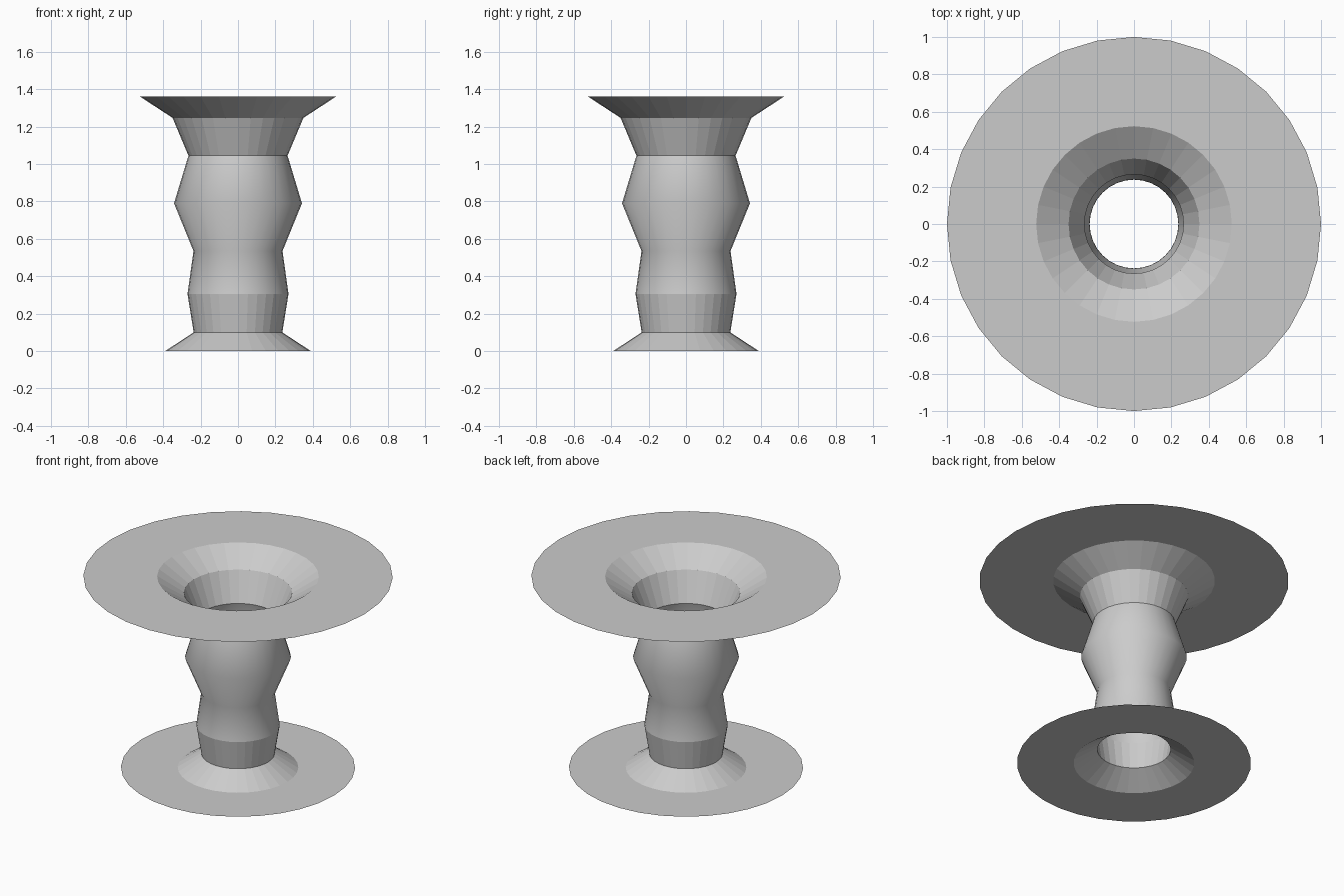
import bpy, bmesh, math

if "Cube" in bpy.data.objects:
    bpy.data.objects.remove(bpy.data.objects["Cube"])

SIDES = 32


def lathe(name, profile, smooth=False):
    """Revolve an open (radius, height) profile around z into a thin shell."""
    bm = bmesh.new()
    rings = []
    for r, z in profile:
        rings.append([bm.verts.new((r * math.cos(2 * math.pi * i / SIDES),
                                    r * math.sin(2 * math.pi * i / SIDES), z))
                      for i in range(SIDES)])
    for low, high in zip(rings, rings[1:]):
        for i in range(SIDES):
            j = (i + 1) % SIDES
            face = bm.faces.new((low[i], low[j], high[j], high[i]))
            face.smooth = smooth
    mesh = bpy.data.meshes.new(name)
    bm.to_mesh(mesh)
    bm.free()
    obj = bpy.data.objects.new(name, mesh)
    bpy.context.collection.objects.link(obj)
    return obj


# Flat base rim, sloped foot and faceted collar
lathe("base_flange", [(0.757, 0), (0.39, 0), (0.237, 0.10), (0.27, 0.305)])

# Smooth hollow stem with a waist and a bulge
lathe("stem", [(0.27, 0.305), (0.238, 0.535), (0.342, 0.79), (0.265, 1.045)],
      smooth=True)

# Faceted funnel opening into the wide flat top rim
lathe("top_flange", [(0.265, 1.045), (0.35, 1.247), (0.523, 1.36), (1.0, 1.36)])
